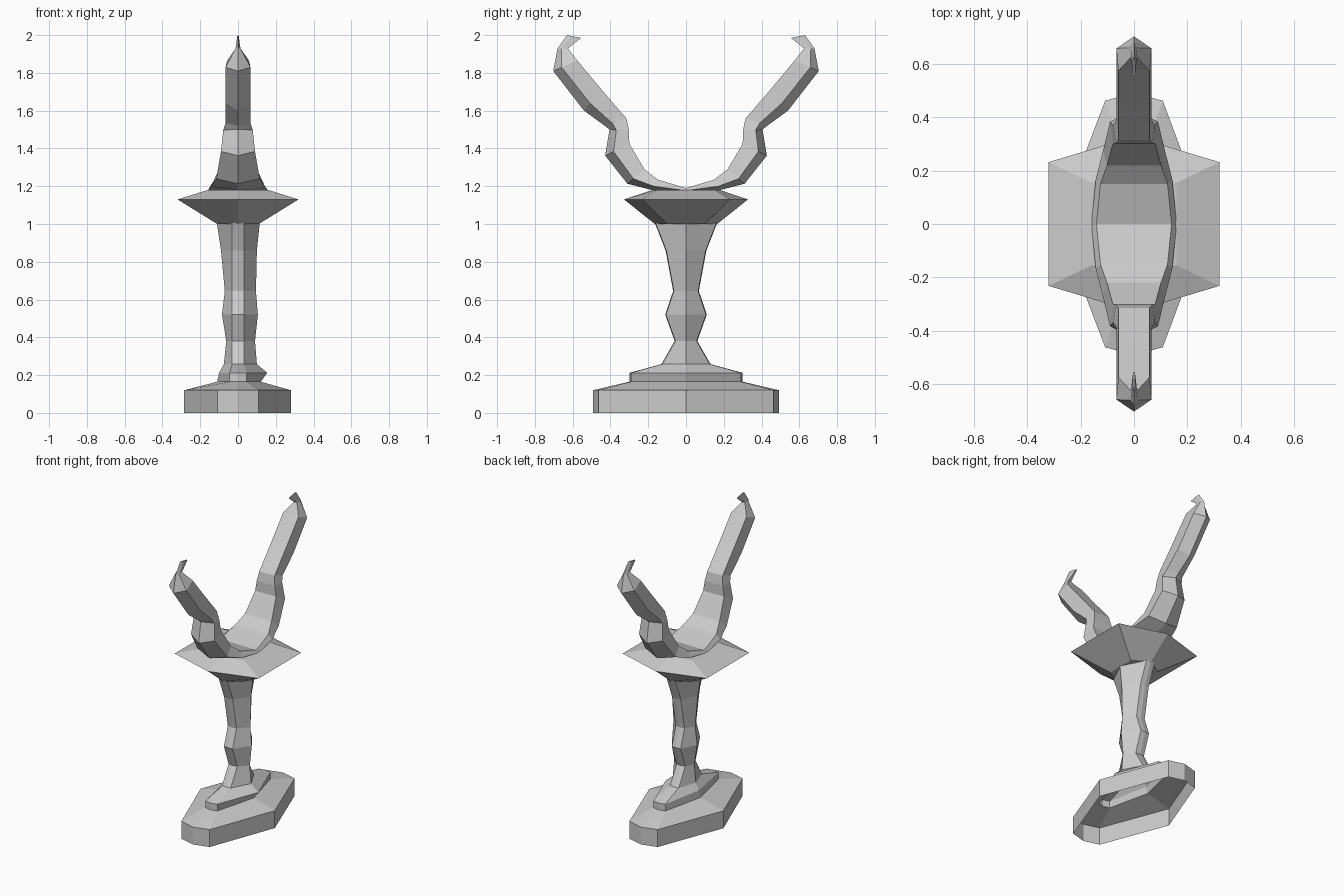
import bpy, bmesh

if "Cube" in bpy.data.objects:
    bpy.data.objects.remove(bpy.data.objects["Cube"])


def loft(name, rings, cap_start, cap_end):
    """Skin a stack of equal-length closed rings with flat faces."""
    bm = bmesh.new()
    loops = [[bm.verts.new(p) for p in r] for r in rings]
    for a, b in zip(loops, loops[1:]):
        n = len(a)
        for i in range(n):
            j = (i + 1) % n
            bm.faces.new((a[i], a[j], b[j], b[i]))
    if cap_start:
        bm.faces.new(loops[0][::-1])
    if cap_end:
        bm.faces.new(loops[-1])
    bmesh.ops.recalc_face_normals(bm, faces=bm.faces)
    me = bpy.data.meshes.new(name)
    bm.to_mesh(me)
    bm.free()
    ob = bpy.data.objects.new(name, me)
    bpy.context.collection.objects.link(ob)
    return ob


def oct_ring(z, left, right, w, y, tip):
    """Long ring: one point per side, three points at each end."""
    return [(right, 0, z), (w, y, z), (0, tip, z), (-w, y, z),
            (-left, 0, z), (-w, -y, z), (0, -tip, z), (w, -y, z)]


def hex_ring(z, x, y, tip):
    """Wide ring: straight sides, pointed front and back."""
    return [(x, y, z), (0, tip, z), (-x, y, z),
            (-x, -y, z), (0, -tip, z), (x, -y, z)]


# Foot, open underneath, with its small step
loft("foot", [
    oct_ring(0.00, .285, .28, .108, .462, .492),
    oct_ring(0.12, .285, .28, .108, .462, .492),
    oct_ring(0.165, .11, .12, .045, .29, .30),
    oct_ring(0.212, .10, .155, .045, .29, .30),
    oct_ring(0.258, .075, .10, .03, .125, .13),
], False, False)

# Knotted stem
stem = [(0.258, .075, .10, .13), (0.38, .062, .09, .06), (0.52, .085, .105, .11),
        (0.645, .07, .095, .068), (0.86, .09, .10, .108), (1.005, .112, .115, .165)]
loft("stem", [oct_ring(z, l, r, .033, y - .004, y) for z, l, r, y in stem],
     False, False)

# Flared collar plate
loft("collar", [hex_ring(1.00, .11, .10, .165),
                hex_ring(1.13, .32, .232, .328),
                hex_ring(1.18, .16, .155, .18)], True, True)

# Pair of horns: inner point, outer ridge point, half width
sections = [
    ((0, 1.19), (0, 1.17), .16),
    ((.15, 1.235), (.18, 1.18), .143),
    ((.22, 1.29), (.31, 1.213), .115),
    ((.30, 1.425), (.428, 1.362), .09),
    ((.302, 1.495), (.405, 1.50), .078),
    ((.315, 1.558), (.43, 1.52), .066),
    ((.45, 1.715), (.54, 1.60), .066),
    ((.575, 1.865), (.703, 1.81), .066),
    ((.625, 1.93), (.68, 1.93), .013),
    ((.555, 1.985), (.63, 2.0), .004),
]
rings = []
for (iy, iz), (oy, oz), w in sections:
    my, mz = iy + (oy - iy) * .65, iz + (oz - iz) * .65
    rings.append([(-w * .88, iy, iz), (w * .88, iy, iz), (w, my, mz),
                  (0, oy, oz), (-w, my, mz)])
horns = loft("horns", rings, False, True)
mirror = horns.modifiers.new("mirror", "MIRROR")
mirror.use_axis = (False, True, False)
